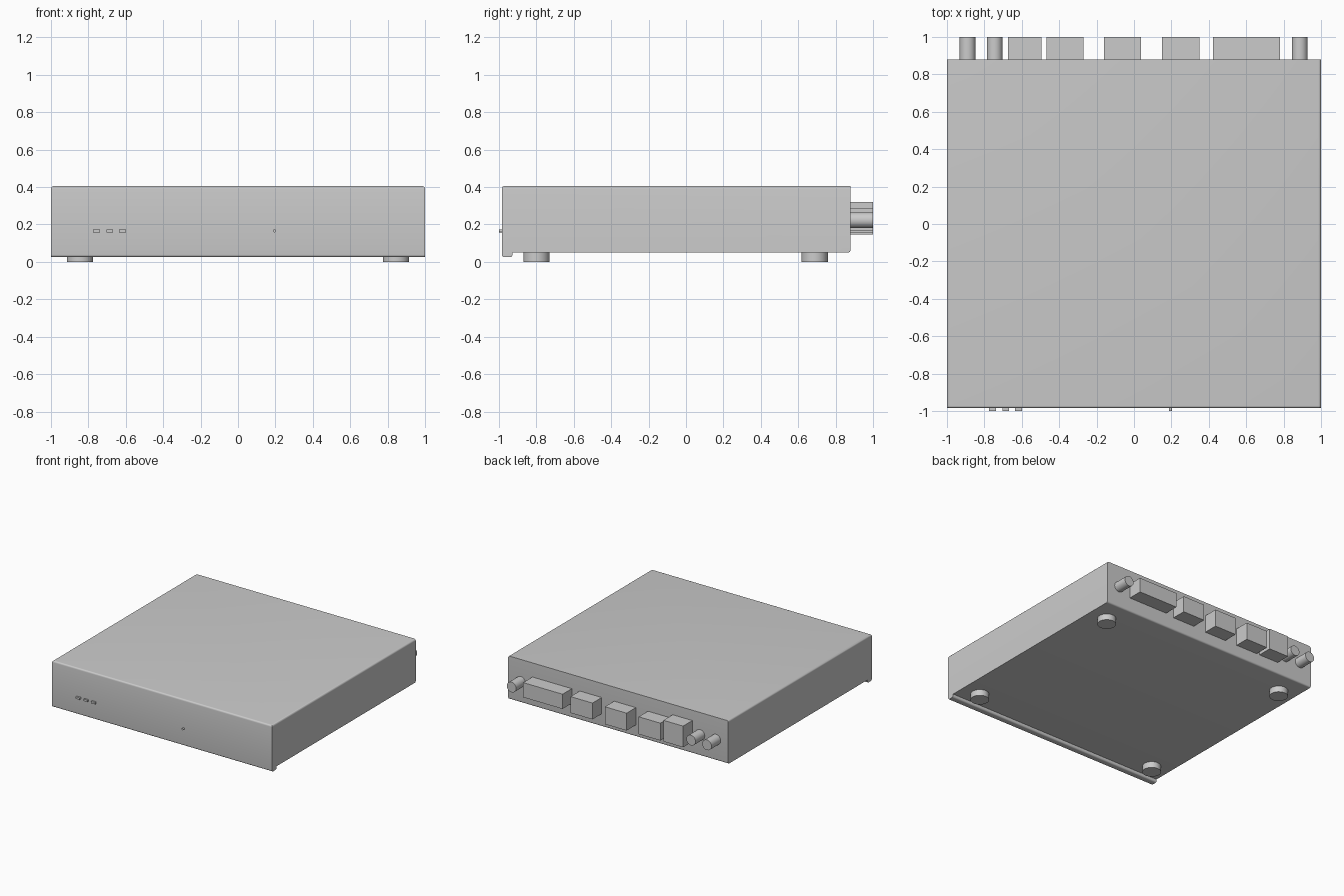
import bpy
import bmesh
import math

old = bpy.data.objects.get("Cube")
if old:
    bpy.data.objects.remove(old, do_unlink=True)

# Single flat colour
grey = bpy.data.materials.new("light grey")
grey.use_nodes = True
grey.diffuse_color = (0.6, 0.6, 0.6, 1)
grey.node_tree.nodes["Principled BSDF"].inputs["Base Color"].default_value = grey.diffuse_color

FRONT, BACK, REAR_TIP = -0.985, 0.88, 1.0
TOP, FLOOR, LIP = 0.405, 0.05, 0.025
SINK = 0.01  # how far attached parts reach into the case


def finish(obj, name):
    obj.name = name
    obj.data.materials.append(grey)
    return obj


def smooth(obj):
    bpy.ops.object.select_all(action="DESELECT")
    obj.select_set(True)
    bpy.context.view_layer.objects.active = obj
    bpy.ops.object.shade_smooth_by_angle(angle=math.radians(35))


def box(name, x, y, z):
    """Box from (low, high) ranges."""
    centre = [(a + b) / 2 for a, b in (x, y, z)]
    bpy.ops.mesh.primitive_cube_add(size=1, location=centre)
    obj = bpy.context.object
    obj.scale = [b - a for a, b in (x, y, z)]
    bpy.ops.object.transform_apply(location=False, rotation=False, scale=True)
    return finish(obj, name)


def cylinder(name, radius, depth, location, along_y=False):
    rotation = (math.pi / 2 if along_y else 0, 0, 0)
    bpy.ops.mesh.primitive_cylinder_add(vertices=40, radius=radius, depth=depth,
                                        location=location, rotation=rotation)
    obj = finish(bpy.context.object, name)
    smooth(obj)
    return obj


# Case: side profile with a front lip, extruded across the width
profile = [(FRONT, LIP), (-0.928, LIP), (-0.928, FLOOR),
           (BACK, FLOOR), (BACK, TOP), (FRONT, TOP)]
bm = bmesh.new()
face = bm.faces.new([bm.verts.new((-1, y, z)) for y, z in profile])
out = bmesh.ops.extrude_face_region(bm, geom=[face])
for v in out["geom"]:
    if isinstance(v, bmesh.types.BMVert):
        v.co.x = 1
bmesh.ops.recalc_face_normals(bm, faces=bm.faces)


def is_rounded(edge):
    a, b = (v.co for v in edge.verts)
    if abs(a.x - b.x) > 1:  # edges across the width
        inner = abs(a.y + 0.928) < 0.001 and a.z > LIP + 0.001
        top_back = a.y > 0 and a.z > TOP - 0.001
        return not inner and not top_back
    return min(a.z, b.z) > TOP - 0.001  # top side edges


bmesh.ops.bevel(bm, geom=[e for e in bm.edges if is_rounded(e)], offset=0.014,
                offset_type="OFFSET", segments=5, profile=0.5, affect="EDGES")
mesh = bpy.data.meshes.new("case")
bm.to_mesh(mesh)
bm.free()
case = bpy.data.objects.new("case", mesh)
bpy.context.collection.objects.link(case)
finish(case, "case")
smooth(case)

# Four round feet
for side, x in (("right", -0.845), ("left", 0.845)):
    for end, y in (("front", -0.8), ("back", 0.688)):
        cylinder(f"{end}_{side}_foot", 0.07, FLOOR + SINK, (x, y, (FLOOR + SINK) / 2))

# Front indicators and small button
for i, x in enumerate((-0.757, -0.686, -0.617)):
    box(f"indicator_{i + 1}", (x - 0.018, x + 0.018), (-1, FRONT + SINK), (0.158, 0.174))
cylinder("front_button", 0.008, 0.025, (0.195, -0.9875, 0.166), along_y=True)

# Rear box connectors
sockets = {
    "wide_port": (0.422, 0.78, 0.168, 0.289),
    "port_1": (0.15, 0.35, 0.155, 0.289),
    "port_2": (-0.16, 0.037, 0.146, 0.289),
    "port_3": (-0.468, -0.27, 0.146, 0.289),
    "tall_port": (-0.674, -0.495, 0.146, 0.32),
}
for name, (x0, x1, z0, z1) in sockets.items():
    box(name, (x0, x1), (BACK - SINK, REAR_TIP), (z0, z1))

# Rear round connectors
depth = REAR_TIP - BACK + SINK
for i, x in enumerate((-0.89, -0.745, 0.886)):
    cylinder(f"round_connector_{i + 1}", 0.042, depth,
             (x, REAR_TIP - depth / 2, 0.223), along_y=True)
